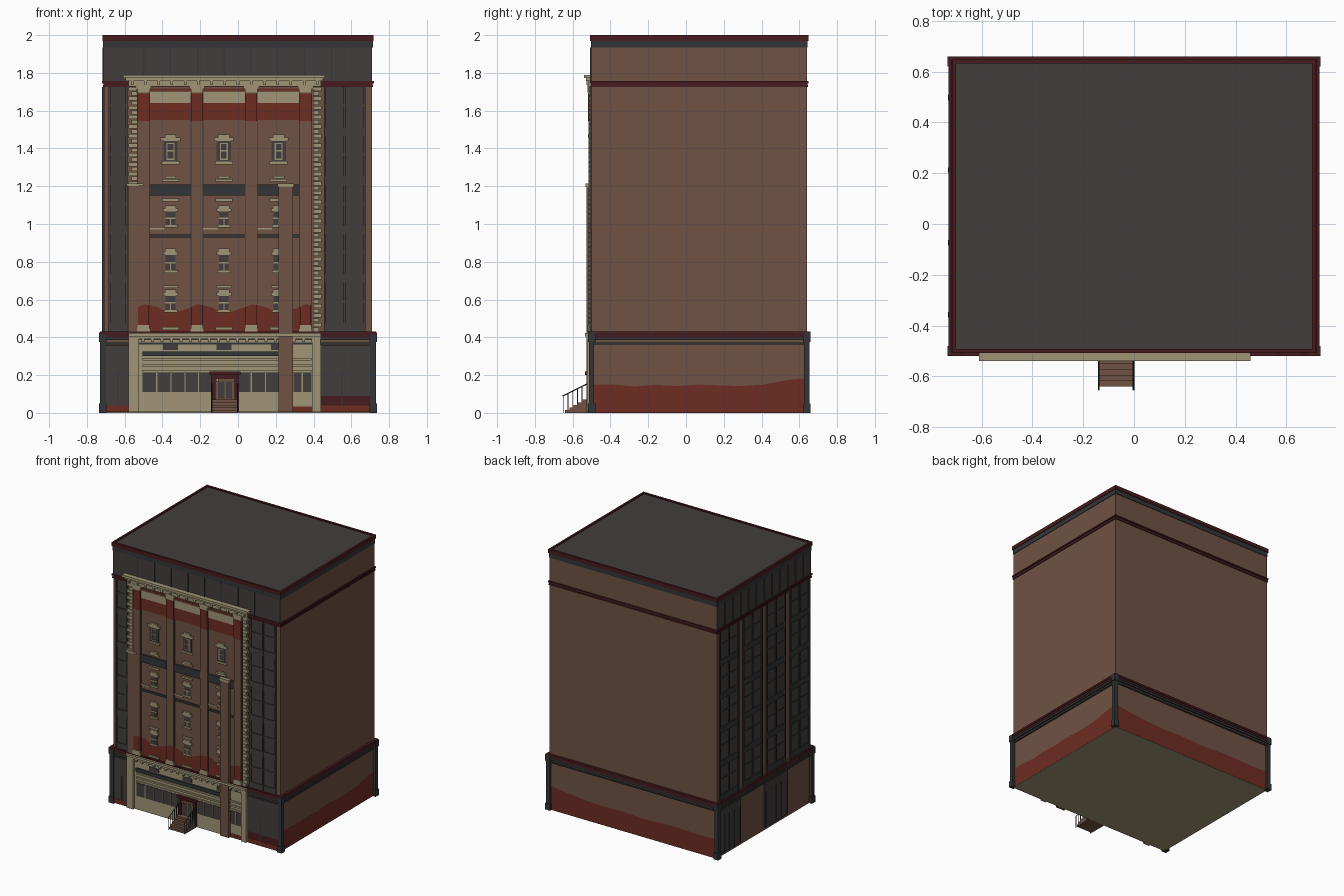
import bpy, bmesh, math
from mathutils import Vector

if "Cube" in bpy.data.objects:
    bpy.data.objects.remove(bpy.data.objects["Cube"])


def material(name, rgb):
    m = bpy.data.materials.new(name)
    m.diffuse_color = (*rgb, 1)
    m.use_nodes = True
    bsdf = m.node_tree.nodes["Principled BSDF"]
    bsdf.inputs["Base Color"].default_value = (*rgb, 1)
    bsdf.inputs["Roughness"].default_value = 0.9
    return m


BROWN = material("brown brick", (.16, .085, .057))
CREAM = material("cream stone", (.35, .30, .18))
RED = material("red brick", (.155, .025, .016))
TRIM = material("dark red trim", (.062, .011, .013))
CHARCOAL = material("charcoal panel", (.057, .047, .047))
SLATE = material("slate metal", (.034, .036, .039))

# Main block limits
X, Y0, Y1 = .71, -.50, .64
BASE, MID, EAVE = .43, 1.725, 1.935


def finish(name, mat, bm):
    mesh = bpy.data.meshes.new(name)
    bm.to_mesh(mesh)
    bm.free()
    mesh.materials.append(mat)
    ob = bpy.data.objects.new(name, mesh)
    bpy.context.collection.objects.link(ob)
    return ob


def part(name, mat, boxes):
    """One object made of boxes (x0, x1, y0, y1, z0, z1)."""
    bm = bmesh.new()
    for x0, x1, y0, y1, z0, z1 in boxes:
        for v in bmesh.ops.create_cube(bm, size=1)["verts"]:
            v.co = Vector((x1 if v.co.x > 0 else x0,
                           y1 if v.co.y > 0 else y0,
                           z1 if v.co.z > 0 else z0))
    return finish(name, mat, bm)


def front(x0, x1, z0, z1, depth):
    return (x0, x1, Y0 - depth, Y0 + .01, z0, z1)


def side(y0, y1, z0, z1, depth):
    return (-X - depth, -X + .01, y0, y1, z0, z1)


def stain(name, start, end, z0, tops, out):
    """Thin uneven patch along a wall from start to end."""
    bm = bmesh.new()
    a, b = Vector(start), Vector(end)
    n = len(tops) - 1
    ring = [(*a, z0), (*b, z0)]
    ring += [(*a.lerp(b, i / n), tops[i]) for i in range(n, -1, -1)]
    face = bm.faces.new([bm.verts.new(p) for p in ring])
    face.normal_update()
    if face.normal.dot(Vector(out)) < 0:
        face.normal_flip()
    finish(name, RED, bm)


# Walls, underside and roof
part("main_block", BROWN, [(-X, X, Y0, Y1, .004, 1.98)])
part("underside", CREAM, [(-X, X, Y0, Y1, 0, .004)])
part("roof", CHARCOAL, [(-X, X, Y0, Y1, 1.98, 1.992)])
r = X + .008
part("roof_rim", TRIM, [(-r, r, Y0 - .008, Y0 + .008, 1.97, 2), (-r, r, Y1 - .008, Y1 + .008, 1.97, 2),
                        (-r, -X + .008, Y0, Y1, 1.97, 2), (X - .008, r, Y0, Y1, 1.97, 2)])
part("roof_band", SLATE, [(-X - .004, X + .004, Y0 - .004, Y1 + .004, EAVE, 1.97)])


def slab(grow, z0, z1):
    return (-X - grow, X + grow, Y0 - grow, Y1 + grow, z0, z1)


part("upper_cornice", TRIM, [slab(.006, MID, 1.735), slab(.003, 1.735, 1.745), slab(.009, 1.745, 1.756)])
part("base_cornice", TRIM, [slab(.015, .40, .415), slab(.02, .415, BASE)])
part("base_band", SLATE, [slab(.008, .362, .372), slab(.012, .385, .40)])

# Corner posts of the base
posts = []
for sx in (-1, 1):
    for y in (Y0, Y1):
        posts += [(sx * .715 - .016, sx * .715 + .016, y - .014, y + .014, 0, .40)]
        posts += [(sx * .715 - .02, sx * .715 + .02, y - .02, y + .02, z, z + .05) for z in (0, .375)]
part("corner_posts", SLATE, posts)

# Uneven red brick near the ground
stain("red_base_right", (X + .002, Y0), (X + .002, Y1), 0,
      [.15, .15, .14, .148, .142, .15, .145, .142, .15, .172, .185], (1, 0, 0))
stain("red_base_back", (X, Y1 + .002), (-X, Y1 + .002), 0,
      [.185, .165, .15, .145, .15, .14, .148, .15, .145, .15], (0, 1, 0))

# Attic panels with ribs on the front and the windowed side
part("attic_panels", CHARCOAL, [front(-X, X, 1.756, EAVE, .003), side(Y0, Y1, 1.756, EAVE, .003)])
ribs = [front(-.502 + i * .142, -.496 + i * .142, 1.756, EAVE, .008) for i in range(8)]
ribs += [side(Y0 + i * .095 - .003, Y0 + i * .095 + .003, 1.756, EAVE, .008) for i in range(1, 12)]
part("attic_ribs", SLATE, ribs)


def grid(place, a, b, columns, floors=5):
    """Window bars over a tall glazed strip."""
    bars = []
    w = (b - a) / columns
    h = (MID - BASE) / floors
    for c in range(columns + 1):
        bars.append(place(a + c * w - .006, a + c * w + .006, BASE, MID, .010))
    for f in range(floors):
        z = BASE + f * h
        bars += [place(a, b, z, z + .045, .008), place(a, b, z + h * .6, z + h * .6 + .01, .006)]
    return bars


# Glazed strips beside the stone front
strips = [(-.68, -.59, 1), (.46, .67, 2)]
part("front_strip_glass", CHARCOAL, [front(a, b, BASE, MID, .002) for a, b, c in strips])
part("front_strip_bars", CHARCOAL, [k for a, b, c in strips for k in grid(front, a, b, c)])

# Four glazed bays on the windowed side
bays = [Y0 + .285 * (i + .5) for i in range(4)]
part("side_bay_glass", CHARCOAL, [side(y - .11, y + .11, BASE, MID, .002) for y in bays])
part("side_bay_bars", SLATE, [k for y in bays for k in grid(side, y - .11, y + .11, 2)])
part("side_brackets", SLATE, [side(y - .01, y + .01, .39, .41, .022) for y in bays])
part("side_shutters", CHARCOAL, [side(y - .14, y + .14, .02, .36, .008) for y in bays[1::2]])
part("side_shutter_ribs", SLATE, [side(y + d - .003, y + d + .003, .02, .30, .012)
                                  for y in bays[1::2] for d in (-.13, -.06, 0, .06, .13)])

# Brick front with pilasters
L, R = -.58, .44
pil = [-.50, -.217, .07, .357]
cols = [-.357, -.075, .215]
part("front_brick", BROWN, [front(L, R, BASE, MID, .006)])
part("pilasters", BROWN, [front(p - .03, p + .03, BASE, 1.73, .016) for p in pil])
part("pilaster_edges", SLATE, [front(p + s * .031 - .003, p + s * .031 + .003, .46, 1.69, .010)
                               for p in pil for s in (-1, 1)])
part("pilaster_red_tops", RED, [front(p - .031, p + .031, 1.545, 1.69, .018) for p in pil])
part("capitals_and_feet", CREAM, [front(p - w, p + w, z, z + h, .022) for p in pil for z, h, w in
                                  ((1.695, .02, .033), (1.715, .02, .04), (.43, .018, .036), (.448, .016, .032))])
for i, p in enumerate(pil):
    stain("red_pilaster_foot_" + str(i), (p - .03, Y0 - .018), (p + .03, Y0 - .018), .46,
          [.56, .575, .57], (0, -1, 0))
for i, c in enumerate(cols):
    a, b = c - .112, c + .112
    stain("red_wall_foot_" + str(i), (a, Y0 - .008), (b, Y0 - .008), BASE,
          [.57, .56, .535, .53, .545, .56], (0, -1, 0))
part("red_wall_tops", RED, [front(a + .031, b - .031, z, z + h, .009) for a, b in zip(pil, pil[1:])
                            for z, h in ((1.55, .09), (1.705, .012))])
part("frieze_panels", CREAM, [front(a + .034, b - .034, 1.64, 1.70, .010) for a, b in zip(pil, pil[1:])])

# Stone crown with brackets
part("crown", CREAM, [front(-.61, .46, 1.772, 1.79, .04), front(-.595, .45, 1.758, 1.772, .03),
                      front(L, R, 1.728, 1.758, .018)])
part("crown_brackets", CREAM, [front(x - .007, x + .007, 1.735, 1.76, .028)
                               for x in [L + .02 + i * .07 for i in range(15)]])

# Quoins, serrated in alternate courses
quoins = []
for k in range(52):
    z = BASE + k * .025
    w = .045 if k % 2 else .03
    quoins.append(front(R - .042, R - .042 + w, z, z + .021, .016))
    if z > 1.2:
        quoins.append(front(L + .045 - w, L + .045, z, z + .021, .016))
part("quoins", CREAM, quoins)

# Broken shafts with stone caps
part("shafts", BROWN, [front(.215, .29, .004, 1.2, .028), front(L, L + .05, BASE, 1.2, .02)])
part("shaft_caps", CREAM, [front(.21, .297, 1.195, 1.215, .032), front(L - .01, L + .08, 1.2, 1.215, .026)])

# Bands between floors
part("floor_bands", SLATE, [front(a + .033, b - .033, z, z + h, .014) for a, b in zip(pil, pil[1:])
                            for z, h in ((1.15, .06), (.928, .016))])
part("floor_ledges", CREAM, [front(p + .033, p + .11, .97, .98, .012) for p in pil[:3]])

# Windows: pane, sash, lintel, keystone and sill
panes, stone, sash = [], [], []
for c in cols:
    for z0, z1, w in ((1.33, 1.44, .038), (.995, 1.065, .026), (.755, .835, .026), (.545, .62, .026)):
        m = (z0 + z1) / 2
        panes.append(front(c - w, c + w, z0, z1, .009))
        stone += [front(c - w - .014, c + w + .014, z1, z1 + .018, .016),
                  front(c - .03, c + .03, z1 + .018, z1 + .034, .018),
                  front(c - w - .01, c + w + .01, z0 - .014, z0, .016)]
        if w > .03:
            sash += [front(c + s * .018 - .003, c + s * .018 + .003, z0 + .01, z1 - .01, .013) for s in (-1, 1)]
            sash += [front(c - .02, c + .02, z, z + .006, .013) for z in (z0 + .01, m, z1 - .016)]
        else:
            sash += [front(c - .026, c + .026, m - .004, m + .004, .013),
                     front(c - .003, c + .003, z0, m, .013)]
    stone += [front(c - h, c + h, z, z + .014, .016)
              for z, h in ((1.225, .045), (1.24, .03), (1.12, .045), (.44, .045), (.66, .04))]
part("window_panes", CHARCOAL, panes)
part("window_stone", CREAM, stone)
part("window_sashes", CREAM, sash)

# Stone ground floor
part("ground_wall", CREAM, [front(L, R, .004, .41, .008)])
part("shop_glass", CHARCOAL, [front(a, b, .11, .21, .011) for a, b in ((-.505, .215), (.295, .39))])
part("shop_mullions", CREAM, [front(x - .003, x + .003, .11, .21, .015)
                              for x in (-.43, -.355, -.28, -.21, .07, .145, .34)])
part("shop_fascia", SLATE, [front(-.505, .215, .30, .325, .022)])
part("shop_mouldings", CREAM, [front(-.505, .39, z, z + .012, .016) for z in (.215, .245, .278)])
part("shop_vents", CHARCOAL, [front(c - .04, c + .04, .332, .362, .012) for c in cols])
part("ground_piers", CREAM, [front(L, L + .055, .004, .41, .024), front(.392, .436, .004, .41, .024)])
part("ground_cornice", CREAM, [front(L, R, .405, .422, .036), front(L, R, .39, .405, .026)])
part("ground_dentils", CREAM, [front(L + .02 + i * .05, L + .035 + i * .05, .375, .392, .024) for i in range(20)])
part("base_panels", CHARCOAL, [front(-.70, L, .04, .36, .008), front(R, .70, .09, .36, .008)])
part("base_panel_ribs", SLATE, [front(x - .003, x + .003, .04, .22, .012) for x in (-.635, .55)])
part("base_panel_foot", TRIM, [front(R, .70, .04, .09, .008)])
part("base_red_foot", RED, [front(-.70, L, .004, .04, .01), front(R, .70, .004, .04, .01),
                            front(.292, .392, .004, .035, .01)])

# Entrance
part("door", BROWN, [front(-.125, -.01, .06, .18, .014)])
part("door_frame", TRIM, [front(-.142, -.118, .004, .20, .022), front(-.018, .006, .004, .20, .022),
                          front(-.118, -.018, .18, .20, .018), front(-.15, .014, .20, .218, .034)])
part("door_glass", CHARCOAL, [front(-.105, -.072, .075, .165, .017), front(-.064, -.031, .075, .165, .017)])
part("door_lights", CREAM, [front(x - .006, x + .006, .165, .18, .022) for x in (-.11, -.026)])

# Stairs and railings
n = 5
part("stairs", BROWN, [(-.14, 0, -.64 + i * .022, Y0, .004 if i else 0, .07 * (i + 1) / n) for i in range(n)])
part("rail_posts", SLATE, [(x - .002, x + .002, y - .002, y + .002, 0, .09 + (y + .65) * .5)
                           for x in (-.138, -.002) for y in (-.65, -.625, -.60, -.575, -.55, -.525)])
for name, x in (("rail_right", -.138), ("rail_left", -.002)):
    curve = bpy.data.curves.new(name, "CURVE")
    curve.dimensions = "3D"
    curve.bevel_depth = .003
    curve.bevel_resolution = 0
    line = curve.splines.new("POLY")
    line.points.add(1)
    line.points[0].co = (x, -.655, .088, 1)
    line.points[1].co = (x, -.52, .155, 1)
    curve.materials.append(SLATE)
    bpy.context.collection.objects.link(bpy.data.objects.new(name, curve))
